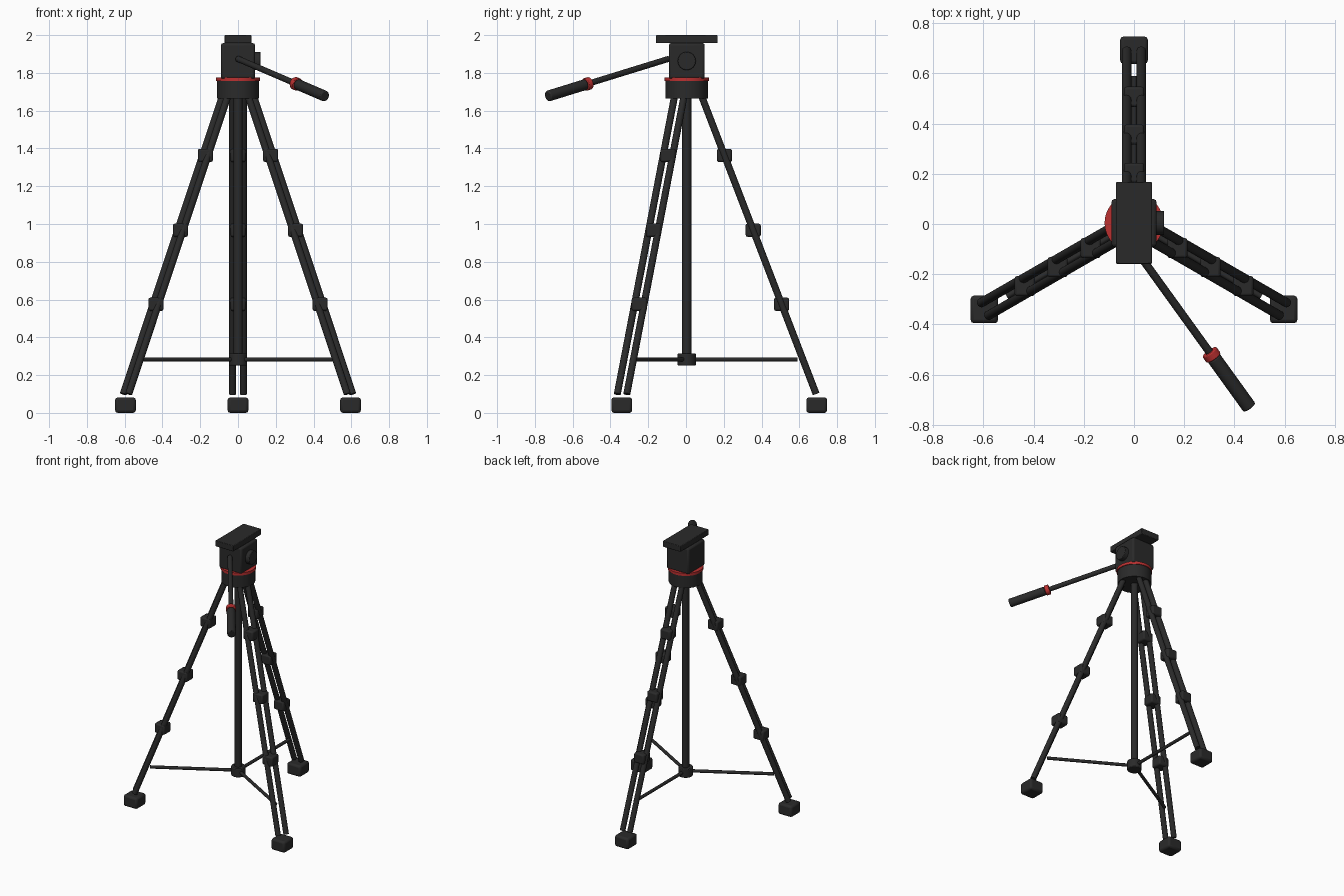
import bpy, math
from mathutils import Vector

if "Cube" in bpy.data.objects:
    bpy.data.objects.remove(bpy.data.objects["Cube"])

CY = 0.004  # tripod axis position along y


def material(name, rgb):
    m = bpy.data.materials.new(name)
    m.diffuse_color = (*rgb, 1)
    m.use_nodes = True
    m.node_tree.nodes["Principled BSDF"].inputs["Base Color"].default_value = m.diffuse_color
    return m


BLACK = material("matte_black", (0.023, 0.023, 0.023))
RED = material("accent_red", (0.5, 0.03, 0.03))


def finish(ob, name, mat, bevel, segments=2):
    ob.name = name
    ob.data.materials.append(mat)
    if bevel:
        mod = ob.modifiers.new("rounded_edges", 'BEVEL')
        mod.width = bevel
        mod.segments = segments
        mod.limit_method = 'ANGLE'
    bpy.ops.object.shade_smooth_by_angle(angle=math.radians(40))
    return ob


def box(name, center, size, mat=BLACK, bevel=0.0):
    bpy.ops.mesh.primitive_cube_add(size=1, location=center)
    ob = bpy.context.object
    ob.scale = size
    bpy.ops.object.transform_apply(location=False, rotation=False, scale=True)
    return finish(ob, name, mat, bevel)


def rod(name, a, b, r, mat=BLACK, bevel=0.0, sides=24):
    a, b = Vector(a), Vector(b)
    d = b - a
    bpy.ops.mesh.primitive_cylinder_add(vertices=sides, radius=r, depth=d.length,
                                        location=(a + b) / 2)
    ob = bpy.context.object
    ob.rotation_euler = d.to_track_quat('Z', 'Y').to_euler()
    return finish(ob, name, mat, bevel)


# Three legs: twin tubes, clamps, rubber foot and brace
TOP, BOTTOM = (0.07, 1.70), (0.685, 0.10)  # (radius, height) of the leg line
for i, angle in enumerate((90, 210, 330), 1):
    a = math.radians(angle)
    out = Vector((math.cos(a), math.sin(a), 0))
    side = Vector((-out.y, out.x, 0))

    def at(radius, z):
        return Vector((0, CY, z)) + out * radius

    for s in (-1, 1):
        rod(f"leg_{i}_tube", at(*TOP) + side * s * 0.029,
            at(*BOTTOM) + side * s * 0.029, 0.0185)
    for z in (1.363, 0.967, 0.575):
        t = (TOP[1] - z) / (TOP[1] - BOTTOM[1])
        box(f"leg_{i}_clamp", at(TOP[0] + t * (BOTTOM[0] - TOP[0]), z),
            (0.08, 0.08, 0.07), bevel=0.01)
    box(f"leg_{i}_foot", at(0.688, 0.041), (0.11, 0.11, 0.082), bevel=0.014)
    rod(f"leg_{i}_brace", at(0.0, 0.283), at(0.585, 0.283), 0.011, sides=16)

# Centre column and brace hub
rod("centre_column", (0, CY, 0.26), (0, CY, 1.70), 0.024)
rod("brace_hub", (0, CY, 0.25), (0, CY, 0.315), 0.048, bevel=0.005)

# Shoulder collar with red trim ring
rod("collar", (0, CY, 1.665), (0, CY, 1.757), 0.112, sides=48)
rod("collar_ring", (0, CY, 1.756), (0, CY, 1.775), 0.117, RED, sides=48)

# Pan head, side knob and mounting plate
box("pan_head", (0, CY, 1.863), (0.18, 0.19, 0.19), bevel=0.012)
rod("tilt_knob", (0.08, CY, 1.863), (0.12, CY, 1.863), 0.048, bevel=0.004, sides=32)
box("mounting_plate", (0, CY, 1.9785), (0.144, 0.325, 0.043), bevel=0.004)

# Pan handle with red ring and grip
start, end = Vector((0, -0.093, 1.874)), Vector((0.46, -0.731, 1.677))


def along(t):
    return start.lerp(end, t)


rod("handle_rod", along(0), along(0.72), 0.016)
rod("handle_ring", along(0.652), along(0.69), 0.034, RED, bevel=0.004)
rod("handle_grip", along(0.69), along(1), 0.029, bevel=0.006)
